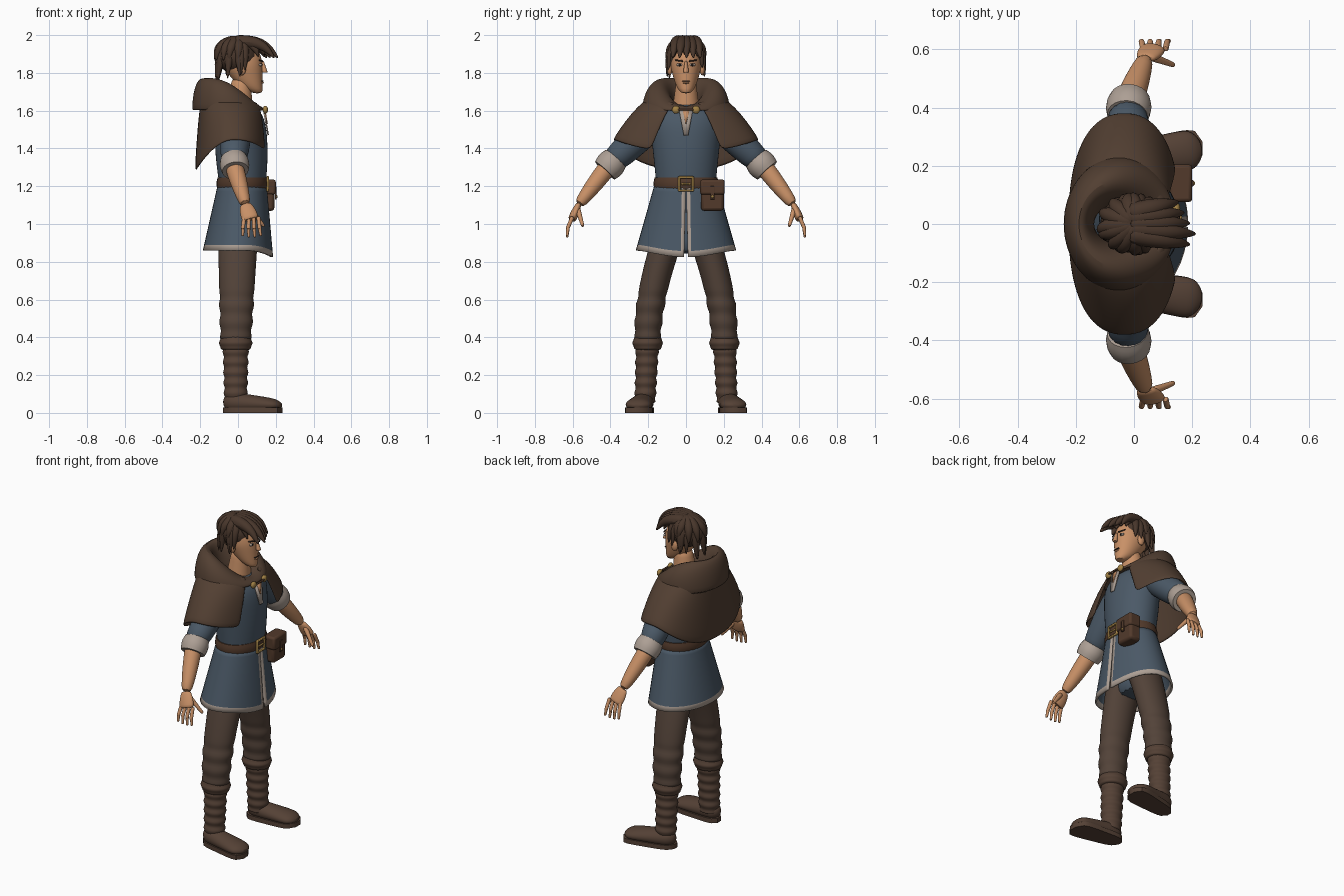
import bpy, bmesh, math, random
from mathutils import Vector
from math import sin, cos, pi, radians

if "Cube" in bpy.data.objects:
    bpy.data.objects.remove(bpy.data.objects["Cube"])
random.seed(4)


def material(name, *rgb):
    made = bpy.data.materials.new(name)
    made.diffuse_color = (*rgb, 1)
    made.use_nodes = True
    made.node_tree.nodes["Principled BSDF"].inputs["Base Color"].default_value = (*rgb, 1)
    return made


CAPE = material("cape_brown", .085, .05, .032)
HAIR = material("hair_brown", .065, .037, .024)
PANTS = material("trouser_brown", .085, .055, .04)
BOOT = material("boot_brown", .09, .053, .036)
LEATHER = material("belt_leather", .085, .042, .024)
BLUE = material("tunic_blue", .07, .1, .135)
TRIM = material("trim_beige", .42, .35, .3)
SKIN = material("skin", .58, .28, .135)
GOLD = material("brass", .36, .22, .06)
DARK = material("dark_line", .015, .01, .008)


def mix(start, end, t):
    return start + (end - start) * t


def root(value):
    return max(0, value) ** .5


def finish(name, bm, mats, smooth_levels=0, thickness=0, bevel=0):
    """Turn a bmesh into a smooth shaded object with modifiers."""
    mesh = bpy.data.meshes.new(name)
    bmesh.ops.recalc_face_normals(bm, faces=bm.faces)
    bm.to_mesh(mesh)
    bm.free()
    for mat in mats:
        mesh.materials.append(mat)
    mesh.shade_smooth()
    mesh.set_sharp_from_angle(angle=radians(45))
    part = bpy.data.objects.new(name, mesh)
    bpy.context.scene.collection.objects.link(part)
    if thickness:
        modifier = part.modifiers.new("thickness", "SOLIDIFY")
        modifier.thickness, modifier.offset = thickness, 0
    if bevel:
        modifier = part.modifiers.new("bevel", "BEVEL")
        modifier.width, modifier.segments = bevel, 2
    if smooth_levels:
        modifier = part.modifiers.new("smooth", "SUBSURF")
        modifier.levels = modifier.render_levels = smooth_levels


def loft(name, rings, *mats, closed=True, capped=True, rule=None, **options):
    """Skin a list of point rings; rule(row, column) picks the material."""
    bm = bmesh.new()
    rows = [[bm.verts.new(point) for point in ring] for ring in rings]
    count = len(rows[0])
    for i, (low, high) in enumerate(zip(rows, rows[1:])):
        for j in range(count if closed else count - 1):
            k = (j + 1) % count
            face = bm.faces.new((low[j], low[k], high[k], high[j]))
            if rule:
                face.material_index = rule(i, j)
    if closed and capped:
        bm.faces.new(rows[0])
        bm.faces.new(rows[-1])
    finish(name, bm, mats, **options)


def sweep(name, mat, steps, shape, across=(1, 0, 0), sides=16, level=False, smooth_levels=1):
    """Loft ellipses along shape(t) -> x, y, z, radius across, other radius."""
    stations = [shape(k / steps) for k in range(steps + 1)]
    centres = [Vector(station[:3]) for station in stations]
    turns = [2 * pi * k / sides for k in range(sides)]
    rings = []
    for i, centre in enumerate(centres):
        along = centres[min(i + 1, steps)] - centres[max(i - 1, 0)]
        along = Vector((0, 0, 1)) if level else along.normalized()
        wide = Vector(across)
        wide = (wide - along * along.dot(wide)).normalized()
        deep = along.cross(wide)
        rings.append([centre + wide * stations[i][3] * cos(a) + deep * stations[i][4] * sin(a) for a in turns])
    loft(name, rings, mat, smooth_levels=smooth_levels)


def limb(name, mat, start, end, start_radius, end_radius, flat=1, swell=0, **options):
    """Tapered tube between two points, optionally swelling in the middle."""
    start, end = Vector(start), Vector(end)

    def shape(t):
        radius = mix(start_radius, end_radius, t) + swell * sin(pi * t)
        return (*mix(start, end, t), radius, radius * flat)
    sweep(name, mat, 5, shape, **options)


def placed(name, bm, centre, size, mat, **options):
    for vert in bm.verts:
        vert.co = Vector(centre) + Vector([a * b for a, b in zip(vert.co, size)])
    finish(name, bm, [mat], **options)


def box(name, mat, centre, size, bevel=.004):
    bm = bmesh.new()
    bmesh.ops.create_cube(bm, size=1)
    placed(name, bm, centre, size, mat, bevel=bevel)


def ball(name, mat, centre, size):
    bm = bmesh.new()
    bmesh.ops.create_uvsphere(bm, u_segments=20, v_segments=12, radius=1)
    placed(name, bm, centre, size, mat)


def chest_plate(name, mat, low, high, low_width, high_width):
    """Thin trapezoid on the front of the chest."""
    bm = bmesh.new()
    corners = [(*low, -low_width), (*low, low_width), (*high, high_width), (*high, -high_width)]
    bm.faces.new([bm.verts.new((x, y, z)) for x, z, y in corners])
    finish(name, bm, [mat], thickness=.008)


# Torso, pelvis and belt
def torso(t):
    dome = mix(.35, 1, root(1 - max(0, (t - .7) / .3) ** 2))
    return mix(.025, .01, t), 0, mix(1.18, 1.65, t), dome * (.12 + .02 * sin(pi * t)), dome * mix(.155, .205, t)


def belt(t):
    bulge = .006 * sin(pi * t)
    return .022, 0, mix(1.18, 1.245, t), .13 + bulge, .166 + bulge


sweep("tunic_torso", BLUE, 10, torso, sides=24, level=True)
limb("pelvis", BLUE, (0, 0, .84), (0, 0, 1.2), .08, .1, flat=1.5, level=True)
sweep("belt", LEATHER, 4, belt, sides=32, level=True, smooth_levels=0)
buckle = Vector((.158, 0, 1.212))
for side in (-1, 1):
    box("buckle_side", GOLD, buckle + Vector((0, side * .036, 0)), (.014, .012, .08))
    box("buckle_bar", GOLD, buckle + Vector((0, 0, side * .035)), (.014, .08, .012))
box("buckle_prong", GOLD, buckle, (.012, .05, .01))

# Belt pouch
box("pouch", LEATHER, (.155, .14, 1.145), (.075, .12, .15), bevel=.015)
box("pouch_flap", LEATHER, (.16, .14, 1.195), (.08, .13, .08), bevel=.012)
box("pouch_strap", LEATHER, (.2, .14, 1.165), (.008, .022, .07), bevel=.002)
ball("pouch_stud", GOLD, (.204, .14, 1.145), (.006, .008, .008))

# Skirt, split at the front, with trimmed edges
SKIRT_ROWS = 12
skirt = []
for row in range(SKIRT_ROWS + 1):
    t = row / SKIRT_ROWS
    gap, edge = .01 + .03 * t, .13 - .03 * t
    turns = [gap, edge] + [mix(.2, 2 * pi - .2, k / 34) for k in range(35)] + [2 * pi - edge, 2 * pi - gap]
    skirt.append([(mix(.022, 0, t) + mix(.125, .18, t) * cos(a), mix(.163, .26, t) * sin(a),
                   1.2 - t * (.34 + .035 * max(0, cos(a)) ** 3)) for a in turns])
last_column = len(skirt[0]) - 2
loft("tunic_skirt", skirt, BLUE, TRIM, closed=False, thickness=.012,
     rule=lambda row, column: int(row == SKIRT_ROWS - 1 or column in (0, last_column)))

# Shirt opening on the chest
chest_plate("shirt_opening", TRIM, (.16, 1.47), (.137, 1.6), .012, .036)
chest_plate("open_chest", SKIN, (.154, 1.53), (.142, 1.6), .002, .017)


# Shoulder cape: open front, long back
def cape_point(v, a):
    top = 1.68 - .04 * cos(a)
    hem = 1.445 - .165 * max(0, -cos(a)) ** 1.5 - .065 * max(0, cos(a)) ** 2
    boxy_cos, boxy_sin = (math.copysign(abs(value) ** .85, value) for value in (cos(a), sin(a)))
    return (.13 + .06 * v ** .4) * boxy_cos - .033, (.14 + .243 * v ** .6) * boxy_sin, mix(top, hem, v)


cape = []
for row in range(8):
    v = (row / 7) ** 1.5
    opening = .36 + .08 * v
    cape.append([cape_point(v, mix(opening, 2 * pi - opening, k / 36)) for k in range(37)])
loft("shoulder_cape", cape, CAPE, closed=False, thickness=.012, smooth_levels=1)


# Lowered hood: a rolled collar, high at the back
def hood_point(p, a):
    lift = .145 - .075 * cos(a) - .05 * cos(a) ** 2
    return (.14 - .05 * cos(p)) * cos(a) - .05, (.15 - .08 * cos(p)) * sin(a), 1.6 + lift * sin(p)


hood = [[hood_point(pi * row / 8, 2 * pi * k / 32) for k in range(32)] for row in range(9)]
loft("hood", hood, CAPE, capped=False, thickness=.01, smooth_levels=1)
for side in (-1, 1):
    ball("cape_clasp", GOLD, (.145, side * .053, 1.605), (.014, .021, .021))
limb("clasp_cord", LEATHER, (.152, -.05, 1.605), (.152, .05, 1.605), .006, .006, sides=8)


# Neck and head, narrowing to the chin
def head(t):
    dome = root(1 - max(0, 1.96 * t - 1) ** 2)
    jaw = min(1, 2 * t) ** .6
    front, back = .02 + .11 * dome, mix(.08, .02 - .1 * dome, jaw)
    return (front + back) / 2, 0, mix(1.69, 1.975, t), (front - back) / 2, .083 * dome * mix(.3, 1, jaw)


limb("neck", SKIN, (0, 0, 1.56), (.02, 0, 1.78), .08, .05, level=True)
sweep("head", SKIN, 10, head, sides=20, level=True)
limb("nose", SKIN, (.13, 0, 1.865), (.143, 0, 1.8), .006, .017, level=True, sides=10)
box("mouth", DARK, (.13, 0, 1.757), (.01, .04, .004), bevel=.001)
ball("lower_lip", SKIN, (.127, 0, 1.748), (.01, .017, .006))
for side in (-1, 1):
    ball("eye_white", TRIM, (.118, side * .034, 1.843), (.009, .017, .008))
    ball("iris", DARK, (.125, side * .033, 1.843), (.004, .007, .007))
    limb("eyebrow", HAIR, (.132, side * .014, 1.862), (.112, side * .06, 1.868), .005, .004, sides=8)
    ball("ear", SKIN, (.02, side * .086, 1.82), (.022, .014, .033))


# Hair: a cap covered with curling locks, swept forward at the front
def lock(a, drop, reach, width):
    twist = random.uniform(-.25, .25)

    def shape(t):
        spread = sin(min(1, 1.2 * t) * pi / 2) + .12 * t ** 4
        turn = a + twist * t
        size = width * (1 - t ** 3) + .003
        return reach * spread * cos(turn), .09 * spread * sin(turn), 1.97 - drop * t ** 2, size, size
    sweep("hair_lock", HAIR, 6, shape, across=(-sin(a), cos(a), .1), sides=8)


def forelock(y, reach):
    def shape(t):
        size = .034 * (1 - t ** 3) + .005
        return mix(-.02, reach, t), y * mix(.5, 1.1, t), 1.965 - .09 * t ** 4, size, size
    sweep("forelock", HAIR, 6, shape, across=(0, 1, 0), sides=8)


ball("hair_cap", HAIR, (-.005, 0, 1.89), (.112, .1, .095))
for k in range(15):
    a = radians(mix(62, 298, k / 14))
    lock(a, .175 - .04 * cos(a) + random.uniform(-.02, .02), .105, random.uniform(.026, .032))
for k in range(9):
    lock(radians(mix(85, 275, k / 8)), random.uniform(.1, .13), .112, .03)
for k in range(6):
    lock(radians(mix(-50, 50, k / 5)), random.uniform(.07, .1), .125, .025)
for k in range(5):
    forelock(mix(-.065, .07, k / 4), .215 - .02 * abs(k - 1))


# Legs and boots as rules along their length
def trouser(t):
    ripple = .007 * sin(40 * t) if t > .55 else 0
    return -.012 * t, .09 + .113 * sin(t * pi / 2), mix(.95, .38, t), mix(.108, .082, t) + ripple, mix(.087, .07, t) + ripple


def boot_shaft(t):
    fold = .005 * cos(11 * pi * t)
    return -.012, mix(.217, .205, t), mix(.05, .35, t), mix(.06, .068, t) + fold, mix(.055, .061, t) + fold


def boot_cuff(t):
    roll = .018 * root(sin(pi * t)) + .003 * cos(4 * pi * t)
    return -.012, .203, mix(.33, .41, t), .07 + roll, .062 + roll


def foot_outline(t):
    rounding = mix(.3, 1, root(1 - abs(2 * t - 1) ** 5))
    return mix(-.08, .235, t), mix(.215, .26, t), rounding, mix(.052, .078, t) * rounding


def boot_foot(t):
    x, y, rounding, width = foot_outline(t)
    return x, y, mix(.06, .038, t), width, mix(.06, .033, t) * rounding


def boot_sole(t):
    x, y, _, width = foot_outline(t)
    return [(x, y + width * way, z) for way, z in ((-1, 0), (1, 0), (1, .028), (-1, .028))]


for side in (-1, 1):
    def on_side(shape):
        return lambda t: tuple(side * value if i == 1 else value for i, value in enumerate(shape(t)))

    def joint(x, y, z):
        return Vector((x, side * y, z))

    sweep("trouser_leg", PANTS, 20, on_side(trouser), sides=20, level=True)
    sweep("boot_shaft", BOOT, 22, on_side(boot_shaft), sides=20, level=True)
    sweep("boot_cuff", BOOT, 8, on_side(boot_cuff), sides=20, level=True)
    sweep("boot_foot", BOOT, 12, on_side(boot_foot), across=(0, 1, 0))
    loft("boot_sole", [[(x, side * y, z) for x, y, z in boot_sole(k / 12)] for k in range(13)], BOOT)

    # Arms
    shoulder, elbow = joint(0, .12, 1.58), joint(-.025, .4, 1.32)
    wrist, knuckles = joint(.04, .57, 1.1), joint(.068, .605, 1.02)
    limb("sleeve", BLUE, shoulder, elbow, .075, .066, swell=.012)
    limb("sleeve_cuff", TRIM, mix(shoulder, elbow, .9), mix(elbow, wrist, .17), .07, .07, swell=.008,
         sides=20, smooth_levels=0)
    limb("forearm", SKIN, elbow, wrist, .05, .028, swell=.006)
    limb("palm", SKIN, mix(wrist, knuckles, -.1), knuckles, .028, .044, flat=.5, swell=.008)
    for k in range(4):
        base = joint(.033 + .025 * k, .6, 1.04)
        middle = base + joint(.005 * k - .008, .03, -.07)
        tip = middle + joint(.002 * k, 0, -.035 - .007 * (k in (1, 2)))
        limb("finger", SKIN, base, middle, .012, .011, sides=8)
        limb("fingertip", SKIN, mix(middle, base, .2), tip, .011, .007, sides=8)
    limb("thumb", SKIN, joint(.06, .575, 1.085), joint(.14, .545, .985), .017, .009, sides=8)
